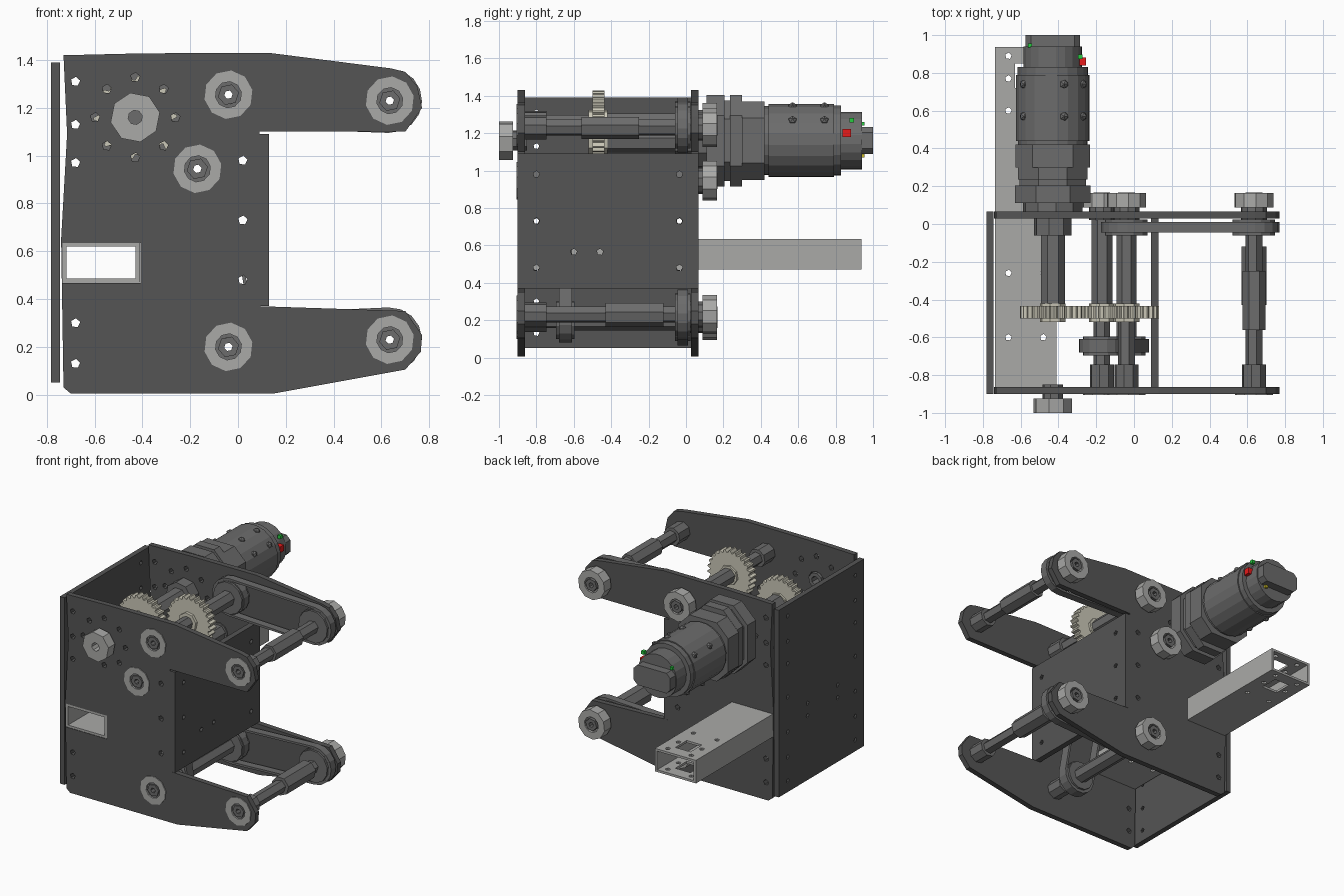
import bpy, bmesh
from math import sin, cos, pi, atan2
from mathutils import Vector

if "Cube" in bpy.data.objects:
    bpy.data.objects.remove(bpy.data.objects["Cube"])


def material(name, r, g, b):
    m = bpy.data.materials.new(name)
    m.diffuse_color = (r, g, b, 1)
    m.use_nodes = True
    m.node_tree.nodes["Principled BSDF"].inputs["Base Color"].default_value = m.diffuse_color
    return m


DARK = material("dark_plate", .09, .09, .09)
STEEL = material("steel", .15, .15, .15)
LIGHT = material("light_metal", .40, .40, .39)
CREAM = material("cream_gear", .60, .58, .48)
RED = material("red_terminal", .8, .01, .01)
GREEN = material("green_mark", .02, .6, .05)
YELLOW = material("yellow_mark", .6, .5, .02)


def circle(c, r, n=10, phase=0.2):
    return [(c[0] + r * cos(phase + 2 * pi * i / n), c[1] + r * sin(phase + 2 * pi * i / n)) for i in range(n)]


def rect(x0, x1, z0, z1):
    return [(x0, z0), (x1, z0), (x1, z1), (x0, z1)]


def stadium(a, b, r, n=8):
    """Outline around two equal pulleys."""
    t = atan2(b[1] - a[1], b[0] - a[0])
    pts = []
    for c, start in ((b, t - pi / 2), (a, t + pi / 2)):
        pts += [(c[0] + r * cos(start + pi * i / n), c[1] + r * sin(start + pi * i / n)) for i in range(n + 1)]
    return pts


def prism(name, outer, y0, y1, mat, inner=None, axis='y'):
    """Extrude an outline (optionally hollow) along an axis."""
    bm = bmesh.new()

    def loop(pts, d):
        if axis == 'y':
            return [bm.verts.new((u, d, v)) for u, v in pts]
        if axis == 'x':
            return [bm.verts.new((d, u, v)) for u, v in pts]
        return [bm.verts.new((u, v, d)) for u, v in pts]
    n = len(outer)
    o0, o1 = loop(outer, y0), loop(outer, y1)
    pairs = [(o0, o1)]
    if inner:
        i0, i1 = loop(inner, y0), loop(inner, y1)
        pairs += [(i0, i1), (o0, i0), (o1, i1)]
    else:
        bm.faces.new(o0)
        bm.faces.new(o1)
    for a, b in pairs:
        for i in range(n):
            j = (i + 1) % n
            bm.faces.new((a[i], a[j], b[j], b[i]))
    bmesh.ops.recalc_face_normals(bm, faces=bm.faces)
    me = bpy.data.meshes.new(name)
    bm.to_mesh(me)
    bm.free()
    me.materials.append(mat)
    ob = bpy.data.objects.new(name, me)
    bpy.context.collection.objects.link(ob)
    return ob


def disc(name, c, r, y0, y1, mat, hole=0, n=10):
    return prism(name, circle(c, r, n), y0, y1, mat, circle(c, hole, n) if hole else None)


def cut(ob, outlines, d0, d1, axis='y'):
    """Punch outlines through a part."""
    parts = [prism("cutter", o, d0, d1, DARK, axis=axis) for o in outlines]
    bpy.ops.object.select_all(action='DESELECT')
    for p in parts:
        p.select_set(True)
    bpy.context.view_layer.objects.active = parts[0]
    bpy.ops.object.join()
    cutter = bpy.context.view_layer.objects.active
    cutter.hide_render = True
    mod = ob.modifiers.new("holes", 'BOOLEAN')
    mod.operation, mod.object, mod.solver = 'DIFFERENCE', cutter, 'EXACT'
    bpy.context.view_layer.objects.active = ob
    bpy.ops.object.modifier_apply(modifier=mod.name)
    bpy.data.objects.remove(cutter)


# Shaft axes in (x, z)
A, B, C = (-.43, 1.16), (-.04, 1.255), (-.17, .945)
D, E, F = (.635, 1.23), (-.04, .2), (.635, .23)

# Forked side plates with bolt holes, bearing bores and tube window
side = [(-.73, 1.42), (-.4, 1.428), (.13, 1.43), (.64, 1.365), (.70, 1.35), (.75, 1.29), (.77, 1.2),
        (.70, 1.1), (.09, 1.1), (.09, .37), (.70, .35), (.77, .25), (.765, .18), (.70, .105), (.15, .005),
        (-.7, .005), (-.73, .03), (-.74, .65), (-.715, 1.09)]
bolts = [(-.68, z) for z in (1.31, 1.13, .97, .30, .13)] + [(.02, z) for z in (.98, .73, .48)]
bolts += circle(A, .168, 8, 0)
holes = [circle(b, .02, 5) for b in bolts] + [circle(c, .06, 10) for c in (A, B, C, D, E, F)]
holes.append(rect(-.735, -.408, .468, .635))
for name, y0, y1 in (("front_side_plate", -.9, -.862), ("back_side_plate", .028, .066)):
    plate = prism(name, side, y0, y1, DARK)
    cut(plate, holes, y0 - .02, y1 + .02)

# Cross plates
right = prism("notch_cross_plate", rect(-.9, .066, .37, 1.09), .09, .13, DARK, axis='x')
cut(right, [circle((y, z), .018, 5) for y in (-.8, -.035) for z in (.98, .73, .48)]
    + [circle((y, .565), .018, 5) for y in (-.6, -.46)], .05, .2, 'x')
left = prism("left_cover_plate", rect(-.9, .066, .05, 1.39), -.782, -.745, DARK, axis='x')
cut(left, [circle((y, z), .016, 5) for y in (-.8, -.035) for z in (.13, .3, .48, .73, .97, 1.13, 1.31)]
    + [circle((y, z), .016, 5) for y in (-.6, -.26) for z in (.51, .6)], -.85, -.7, 'x')

# Rectangular mounting tube
tube = prism("mounting_tube", rect(-.735, -.41, .47, .635), -.9, .937, LIGHT, rect(-.717, -.428, .486, .619))
cut(tube, [rect(-.63, -.51, .72, .85)]
    + [circle((x, y), .018, 5) for x in (-.665, -.48) for y in (-.6, -.26, .6, .77, .89)], .4, .7, 'z')

# Hollow hex shafts with front bearings and back collars
for tag, c in (("upper_idler", B), ("middle", C), ("upper_arm", D), ("lower_idler", E), ("lower_arm", F)):
    disc(tag + "_shaft", c, .045, -.905, .168, STEEL, .018, 6)
    disc(tag + "_front_bearing", c, .102, -.906, -.895, LIGHT, .055)
    disc(tag + "_front_sleeve", c, .065, -.895, -.745, STEEL, .04, 8)
    disc(tag + "_back_bearing", c, .07, .02, .09, STEEL, .04)
    disc(tag + "_back_collar", c, .106, .088, .165, LIGHT, .055)

# Spacer sleeves
for tag, c, r, y0, y1 in (("drive_shaft", A, .065, -.52, .07), ("upper_idler_spacer", B, .055, -.43, -.06),
                          ("middle_spacer", C, .058, -.43, .02), ("upper_arm_roller", D, .062, -.56, -.25),
                          ("lower_arm_roller", F, .068, -.43, -.12), ("lower_idler_spacer", E, .055, -.6, -.06)):
    disc(tag, c, r, y0, y1, STEEL, .035, 7)

# Drive shaft supports
disc("drive_inner_collar", A, .102, -.06, .028, STEEL, .05, 8)
disc("drive_front_hub", A, .055, -.94, -.85, STEEL, .03, 8)
disc("drive_front_nut", A, .105, -1.0, -.925, LIGHT, .03, 8)

# Meshing spur gears
for tag, c, ph in (("drive_gear", A, 0), ("upper_gear", B, .1), ("middle_gear", C, .05)):
    teeth = 26
    outer, inner = [], []
    for i in range(teeth * 4):
        a = ph + 2 * pi * i / (teeth * 4)
        r = .174 if i % 4 < 2 else .156
        outer.append((c[0] + r * cos(a), c[1] + r * sin(a)))
        inner.append((c[0] + .045 * cos(a), c[1] + .045 * sin(a)))
    prism(tag, outer, -.5, -.435, CREAM, inner)
    disc(tag + "_hub", c, .07, -.52, -.42, CREAM, .045, 8)

# Belts and pulleys
for tag, p, q, r, y0, y1 in (("upper_belt", B, D, .135, -.045, .01), ("lower_belt", E, F, .135, -.045, .01),
                             ("transfer_belt", C, E, .122, -.68, -.61)):
    prism(tag, stadium(p, q, r), y0, y1, STEEL, stadium(p, q, r - .015))
    for k, c in (("_pulley_1", p), ("_pulley_2", q)):
        disc(tag + k, c, r - .014, y0, y1, STEEL, .04, 16)
        for m, y in (("_rim_a", y0 - .015), ("_rim_b", y1)):
            disc(tag + k + m, c, r - .02, y, y + .015, STEEL, .04, 12)

# Gearbox: stacked faceted blocks
disc("gearbox_base", A, .16, .066, .13, STEEL, n=10)


def chamfered(hx, hz, k):
    return [(A[0] + x, A[1] + z) for x, z in ((hx, hz - k), (hx - k, hz), (k - hx, hz), (-hx, hz - k),
                                              (-hx, k - hz), (k - hx, -hz), (hx - k, -hz), (hx, k - hz))]


prism("gearbox_front", chamfered(.2, .245, .11), .11, .205, STEEL)
prism("gearbox_middle", chamfered(.175, .215, .1), .205, .235, STEEL)
prism("gearbox_rear", chamfered(.185, .245, .11), .235, .3, STEEL)
prism("gearbox_adapter", chamfered(.198, .21, .09), .3, .42, STEEL)

# Motor can, end cap and brush bridge
for tag, r, y0, y1 in (("motor_neck", .185, .42, .44), ("motor_can", .196, .44, .79),
                       ("motor_lip", .188, .79, .83), ("motor_cap", .155, .83, .94)):
    ob = disc(tag, A, r, y0, y1, STEEL, n=20)
prism("motor_end_bridge", chamfered(.145, .072, .03), .93, 1.0, STEEL)
for i, a in enumerate((.6, 1.25, 2.5, 4.2)):
    p = Vector((A[0] + .19 * cos(a), 0, A[1] + .19 * sin(a)))
    for k, y in enumerate((.57, .74)):
        bpy.ops.mesh.primitive_ico_sphere_add(subdivisions=1, radius=.025, location=(p.x, y, p.z))
        ob = bpy.context.object
        ob.name = f"motor_screw_{i}_{k}"
        ob.data.materials.append(STEEL)

# Coloured terminals
for tag, x, z, y, s, m in (("red_terminal", -.275, 1.2, .86, .022, RED), ("green_terminal", -.285, 1.27, .885, .012, GREEN),
                           ("green_mark", -.55, 1.25, .945, .01, GREEN), ("yellow_mark", -.35, 1.08, .945, .01, YELLOW)):
    prism(tag, rect(x - s, x + s, z - s, z + s), y - s, y + s, m)
